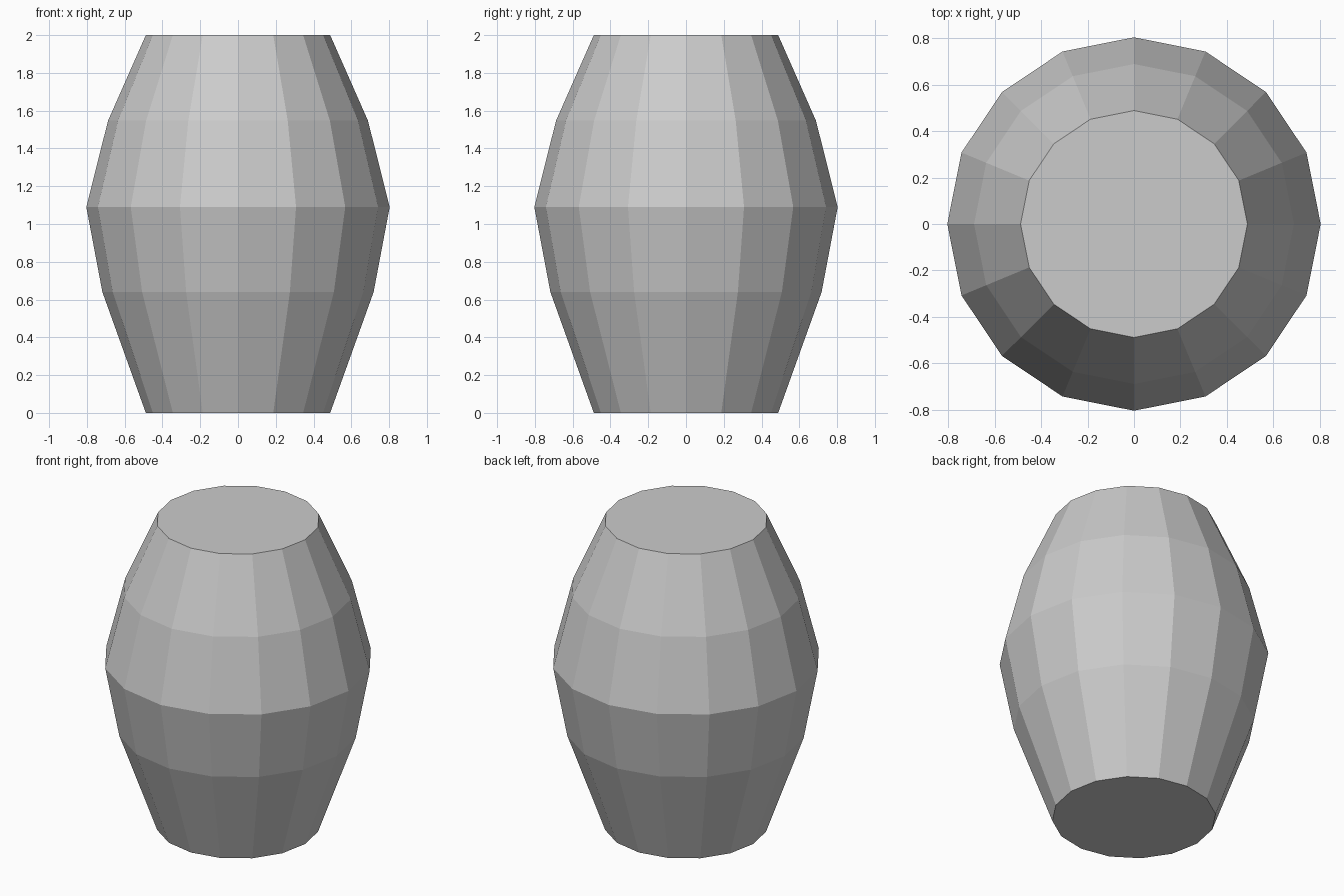
import bpy, bmesh
from math import cos, sin, tau

if "Cube" in bpy.data.objects:
    bpy.data.objects.remove(bpy.data.objects["Cube"])

SIDES = 16
# Barrel profile: (radius, height)
PROFILE = [(0.488, 0.0), (0.718, 0.64), (0.803, 1.09), (0.688, 1.547), (0.488, 2.0)]

bm = bmesh.new()
rings = [[bm.verts.new((r * cos(tau * i / SIDES), r * sin(tau * i / SIDES), z))
          for i in range(SIDES)] for r, z in PROFILE]

# Stave bands between neighbouring rings
for low, high in zip(rings, rings[1:]):
    for i in range(SIDES):
        j = (i + 1) % SIDES
        bm.faces.new((low[i], low[j], high[j], high[i]))

# Flat bottom and lid
bm.faces.new(rings[0][::-1])
bm.faces.new(rings[-1])

mesh = bpy.data.meshes.new("barrel")
bm.to_mesh(mesh)
bm.free()
bpy.context.collection.objects.link(bpy.data.objects.new("barrel", mesh))
